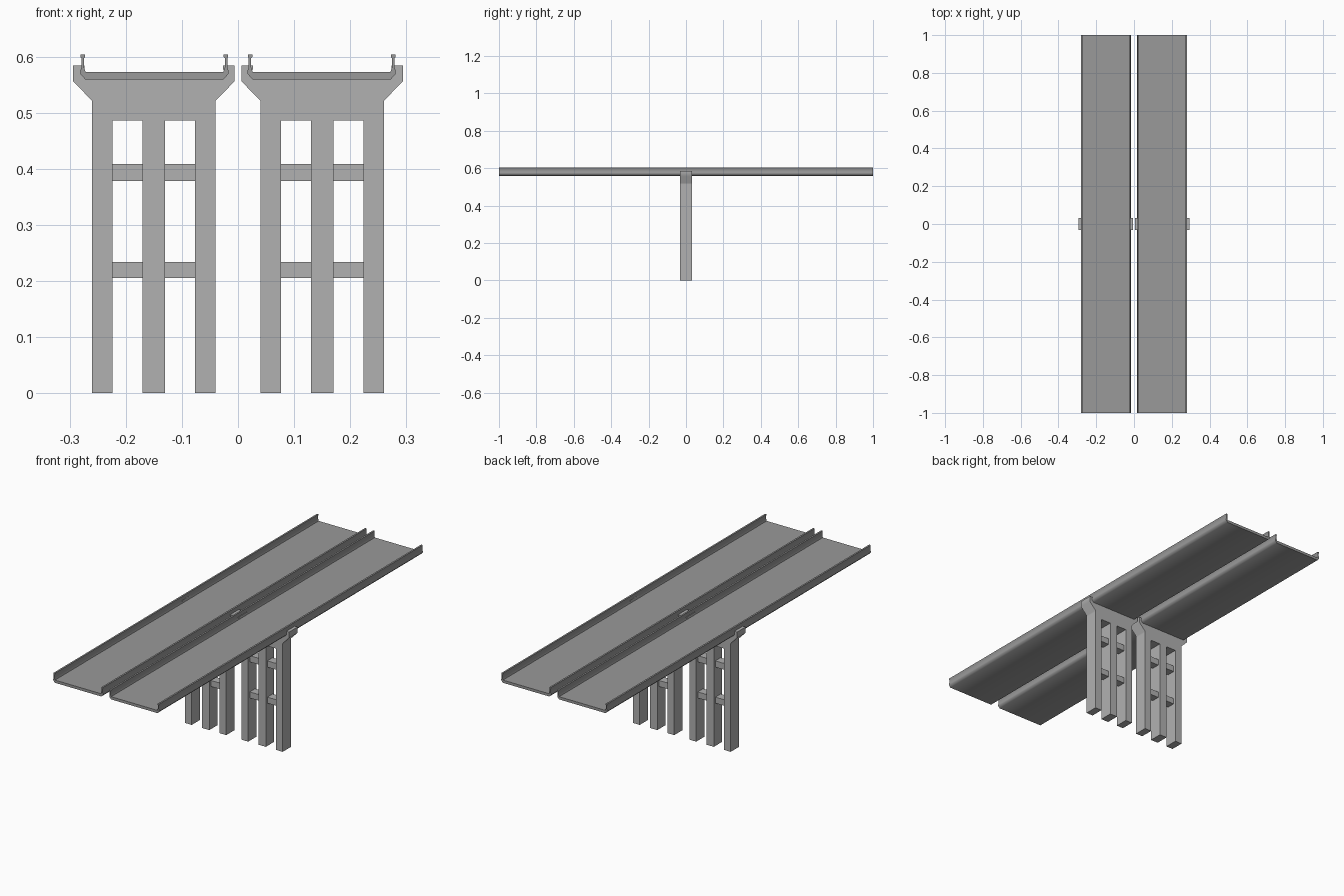
import bpy, bmesh, math

if "Cube" in bpy.data.objects:
    bpy.data.objects.remove(bpy.data.objects["Cube"])


def grey(name, value):
    mat = bpy.data.materials.new(name)
    mat.diffuse_color = (value, value, value, 1)
    mat.use_nodes = True
    mat.node_tree.nodes["Principled BSDF"].inputs["Base Color"].default_value = mat.diffuse_color
    return mat


concrete = grey("concrete", 0.44)
asphalt = grey("asphalt", 0.32)


def mirror_profile(half):
    # complete a symmetric outline from its right half
    return half + [(-x, z) for x, z in reversed(half)]


def extrude_profile(name, pts, cx, half_y, mat):
    # XZ outline extruded along Y, centred on y = 0
    bm = bmesh.new()
    face = bm.faces.new([bm.verts.new((x + cx, -half_y, z)) for x, z in pts])
    ext = bmesh.ops.extrude_face_region(bm, geom=[face])
    verts = [v for v in ext["geom"] if isinstance(v, bmesh.types.BMVert)]
    bmesh.ops.translate(bm, verts=verts, vec=(0, 2 * half_y, 0))
    bmesh.ops.recalc_face_normals(bm, faces=bm.faces)
    # soft shading over the shallow bends, sharp corners elsewhere
    for f in bm.faces:
        f.smooth = True
    for e in bm.edges:
        e.smooth = e.calc_face_angle(math.pi) < math.radians(50)
    mesh = bpy.data.meshes.new(name)
    bm.to_mesh(mesh)
    bm.free()
    mesh.materials.append(mat)
    obj = bpy.data.objects.new(name, mesh)
    bpy.context.collection.objects.link(obj)
    return obj


def rect(x0, x1, z0, z1):
    return [(x0, z0), (x1, z0), (x1, z1), (x0, z1)]


# three legs joined by a flared cap with raised ears
pier = mirror_profile([
    (0.02, 0), (0.02, 0.486), (0.0735, 0.486), (0.0735, 0), (0.11, 0),
    (0.11, 0.513), (0.11, 0.521), (0.144, 0.556), (0.144, 0.584),
    (0.1235, 0.584), (0.1235, 0.577), (0.131, 0.572), (0.131, 0.569),
    (0.122, 0.559)])

# road slab with a narrow parapet and rail along each edge
deck = mirror_profile([
    (0.123, 0.559), (0.132, 0.569), (0.132, 0.575), (0.13, 0.581),
    (0.13, 0.597), (0.1315, 0.599), (0.1315, 0.604), (0.1235, 0.604),
    (0.1235, 0.599), (0.1255, 0.597), (0.1255, 0.581), (0.1225, 0.572)])

for side, s in (("left", -1), ("right", 1)):
    extrude_profile(f"{side}_pier", pier, s * 0.15, 0.032, concrete)
    extrude_profile(f"{side}_deck", deck, s * 0.149, 1.0, asphalt)
    # recessed cross braces between the legs
    for level, z0, z1 in (("lower", 0.205, 0.234), ("upper", 0.378, 0.408)):
        for bay, x0, x1 in (("a", -0.0735, -0.02), ("b", 0.02, 0.0735)):
            extrude_profile(f"{side}_{level}_brace_{bay}",
                            rect(x0, x1, z0, z1), s * 0.15, 0.02, concrete)
